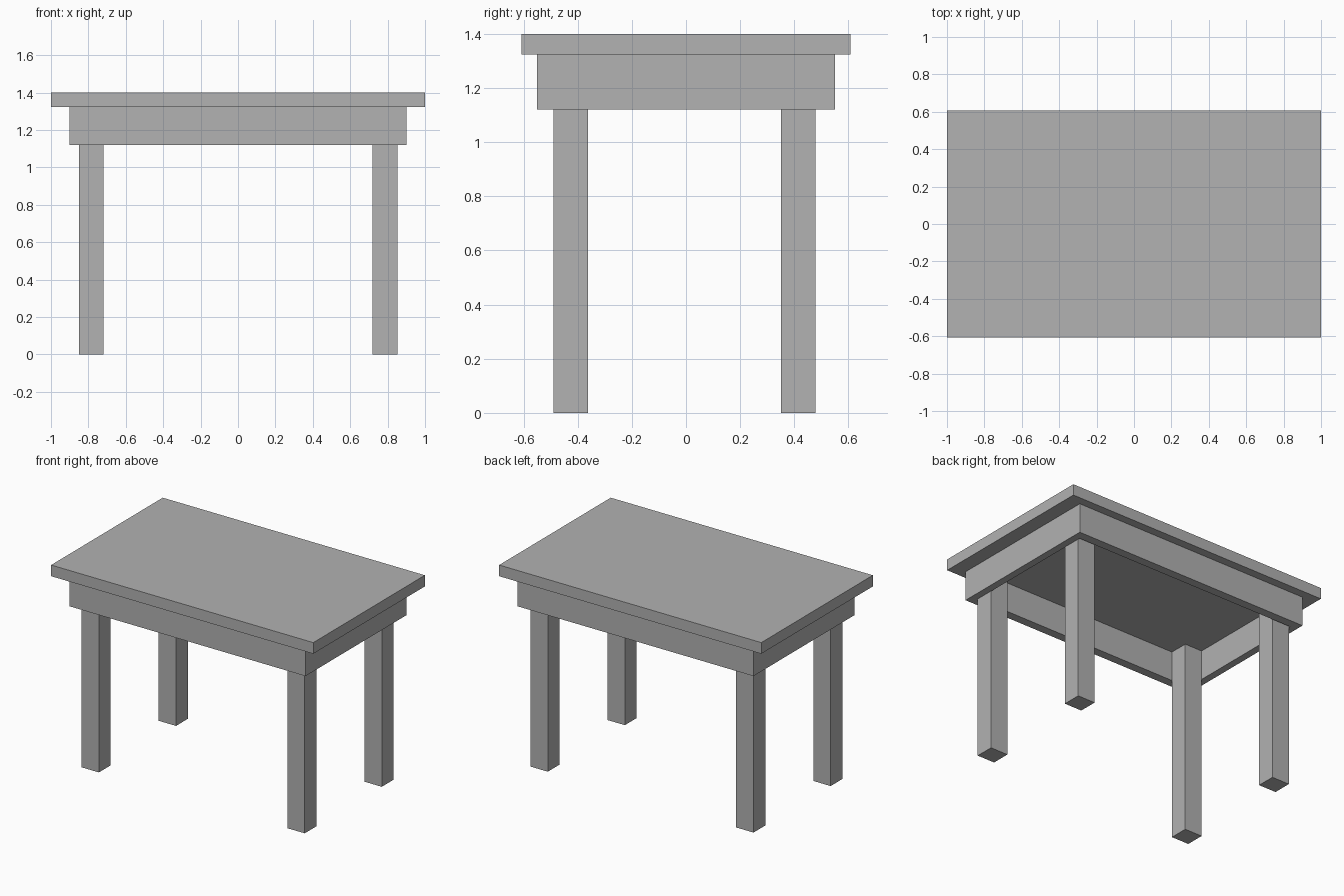
import bpy
import bmesh
from mathutils import Vector

default_cube = bpy.data.objects.get("Cube")
if default_cube:
    bpy.data.objects.remove(default_cube, do_unlink=True)

grey = bpy.data.materials.new("plain_grey")
grey.use_nodes = True
COLOUR = (0.445, 0.445, 0.445, 1.0)
grey.diffuse_color = COLOUR
grey.node_tree.nodes["Principled BSDF"].inputs["Base Color"].default_value = COLOUR


def finish(name, bm):
    bmesh.ops.recalc_face_normals(bm, faces=bm.faces)
    mesh = bpy.data.meshes.new(name)
    bm.to_mesh(mesh)
    bm.free()
    mesh.materials.append(grey)
    obj = bpy.data.objects.new(name, mesh)
    bpy.context.collection.objects.link(obj)
    return obj


def box(name, low, high):
    low, high = Vector(low), Vector(high)
    bm = bmesh.new()
    bmesh.ops.create_cube(bm, size=1)
    bmesh.ops.scale(bm, vec=high - low, verts=bm.verts)
    bmesh.ops.translate(bm, vec=(low + high) / 2, verts=bm.verts)
    return finish(name, bm)


def frame(name, outer, inner, bottom, top):
    """Hollow rectangular frame made from four mitred sides."""
    bm = bmesh.new()
    corners = [(-1, -1), (1, -1), (1, 1), (-1, 1)]
    rings = [[bm.verts.new((sx * size[0], sy * size[1], z)) for sx, sy in corners]
             for size, z in ((outer, bottom), (outer, top), (inner, top), (inner, bottom))]
    for r in range(4):
        a, b = rings[r], rings[(r + 1) % 4]
        for i in range(4):
            j = (i + 1) % 4
            bm.faces.new((a[i], a[j], b[j], b[i]))
    return finish(name, bm)


# Tabletop slab
TOP_UNDERSIDE = 1.323
box("tabletop", (-1, -0.608, TOP_UNDERSIDE), (1, 0.608, 1.4))

# Apron: open frame under the top
frame("apron", (0.9, 0.55), (0.85, 0.49), 1.12, TOP_UNDERSIDE)

# Four square legs, standing inside the apron
for side, x in (("right", -0.85), ("left", 0.72)):
    for end, y in (("front", -0.49), ("back", 0.35)):
        box(f"{end}_{side}_leg", (x, y, 0), (x + 0.132, y + 0.128, TOP_UNDERSIDE))
